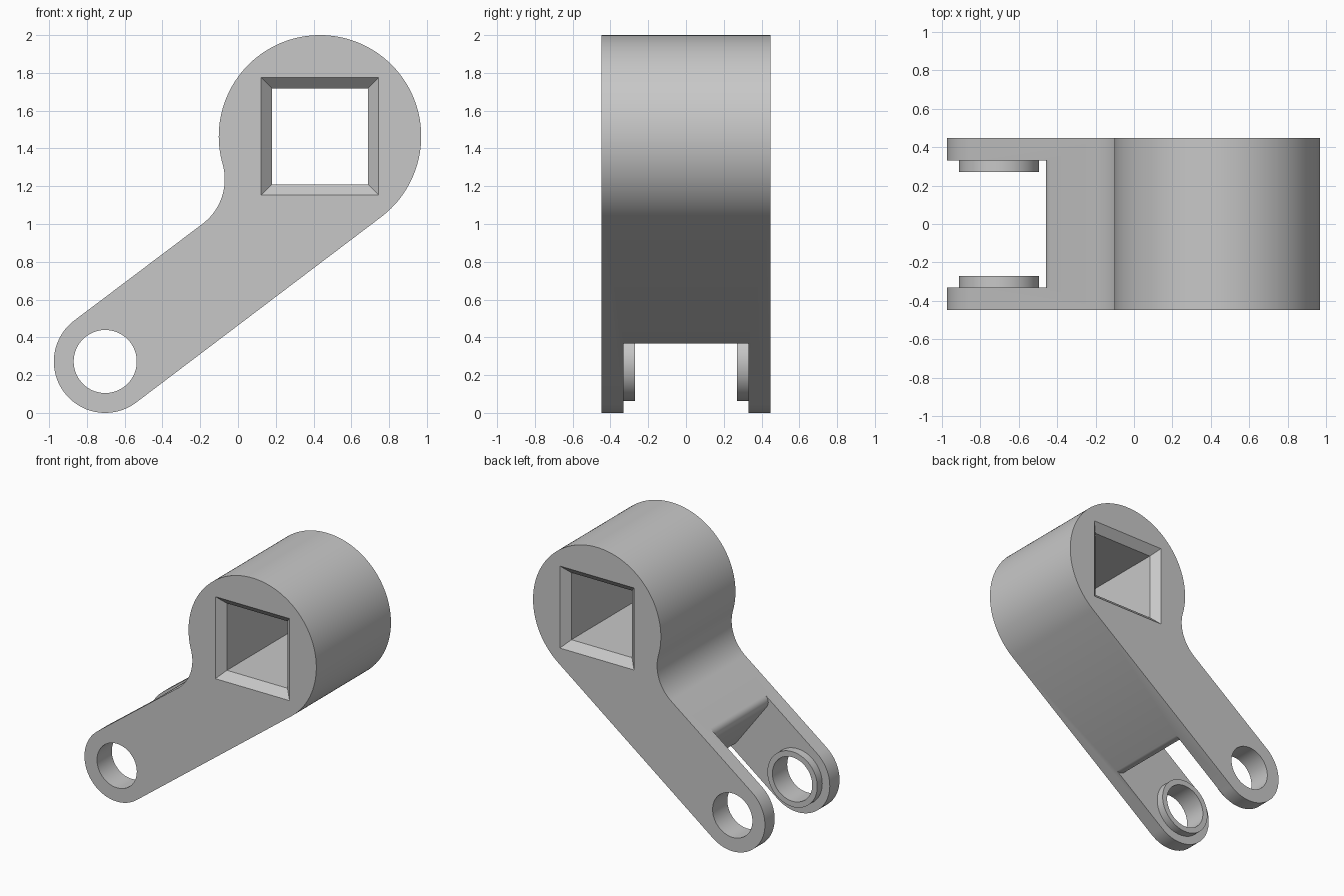
import bpy, bmesh, math
from mathutils import Vector

if "Cube" in bpy.data.objects:
    bpy.data.objects.remove(bpy.data.objects["Cube"])

# Main dimensions (profile plane is x, z)
HEAD, HEAD_R = Vector((0.434, 1.464)), 0.536
PIVOT, PIVOT_R = Vector((-0.703, 0.272)), 0.272
TILT = math.radians(37)
HALF_DEPTH = 0.447
along = Vector((math.cos(TILT), math.sin(TILT)))
across = Vector((-along.y, along.x))

grey = bpy.data.materials.new("plain_grey")
grey.use_nodes = True
colour = (0.575, 0.575, 0.575, 1)
grey.diffuse_color = colour
grey.node_tree.nodes["Principled BSDF"].inputs["Base Color"].default_value = colour


def arc(centre, radius, start, end, steps):
    angles = [start + (end - start) * i / steps for i in range(steps + 1)]
    return [centre + radius * Vector((math.cos(a), math.sin(a))) for a in angles]


def circle(centre, radius, steps=72):
    return arc(centre, radius, 0, math.tau, steps)[:-1]


def square(centre, half):
    return [centre + half * Vector(c) for c in ((-1, -1), (1, -1), (1, 1), (-1, 1))]


def loft(name, sections):
    """Closed solid through (y, outline) sections."""
    bm = bmesh.new()
    rings = [[bm.verts.new((p.x, y, p.y)) for p in pts] for y, pts in sections]
    for a, b in zip(rings, rings[1:]):
        for i in range(len(a)):
            j = (i + 1) % len(a)
            bm.faces.new((a[i], a[j], b[j], b[i]))
    bm.faces.new(rings[0])
    bm.faces.new(rings[-1])
    bmesh.ops.recalc_face_normals(bm, faces=bm.faces)
    mesh = bpy.data.meshes.new(name)
    bm.to_mesh(mesh)
    bm.free()
    mesh.materials.append(grey)
    obj = bpy.data.objects.new(name, mesh)
    bpy.context.collection.objects.link(obj)
    return obj


def combine(target, tool, operation):
    """Apply a boolean and discard the tool."""
    mod = target.modifiers.new(tool.name, "BOOLEAN")
    mod.object, mod.operation, mod.solver = tool, operation, "EXACT"
    bpy.context.view_layer.objects.active = target
    bpy.ops.object.modifier_apply(modifier=mod.name)
    bpy.data.objects.remove(tool)


# Lever outline: round head, concave neck fillet, straight arm, round end
NECK_R = 0.295
to_head = HEAD - PIVOT
reach = HEAD_R + NECK_R
offset = PIVOT_R + NECK_R
slide = to_head.dot(along) - math.sqrt(reach ** 2 - (offset - to_head.dot(across)) ** 2)
neck = PIVOT + offset * across + slide * along
to_neck = neck - HEAD
neck_angle = math.atan2(to_neck.y, to_neck.x) % math.tau
quarter = math.pi / 2
outline = arc(HEAD, HEAD_R, TILT - quarter, neck_angle, 96)
outline += arc(neck, NECK_R, neck_angle - math.pi, TILT - quarter, 20)[1:]
outline += arc(PIVOT, PIVOT_R, TILT + quarter, TILT + 3 * quarter, 40)
lever = loft("lever_body", [(-HALF_DEPTH, outline), (HALF_DEPTH, outline)])

# Fork slot, flared so the web between the arms gets rounded edges
SLOT, WEB, ROUND = 0.33, 0.48, 0.06
upper = arc(Vector((WEB + ROUND, PIVOT_R - ROUND)), ROUND, math.pi, quarter, 8)
upper += [Vector((WEB + ROUND, 0.5)), Vector((-0.5, 0.5))]
flat = upper + [Vector((p.x, -p.y)) for p in reversed(upper)]
slot = [PIVOT + p.x * along + p.y * across for p in flat]
combine(lever, loft("fork_slot", [(-SLOT, slot), (SLOT, slot)]), "DIFFERENCE")

# Raised bosses on the inner fork faces
boss = circle(PIVOT, 0.209)
for side in (-1, 1):
    combine(lever, loft("boss", [(side * 0.27, boss), (side * 0.39, boss)]), "UNION")

# Pin hole through both arms
pin = circle(PIVOT, 0.167)
combine(lever, loft("pin_hole", [(-0.6, pin), (0.6, pin)]), "DIFFERENCE")

# Square socket with chamfered mouths
BORE, CHAMFER, EXTRA = 0.254, 0.057, 0.05
mouth = square(HEAD, BORE + CHAMFER + EXTRA)
bore = square(HEAD, BORE)
inner_y, outer_y = HALF_DEPTH - CHAMFER, HALF_DEPTH + EXTRA
combine(lever, loft("socket", [(-outer_y, mouth), (-inner_y, bore),
                               (inner_y, bore), (outer_y, mouth)]), "DIFFERENCE")

# Smooth curved walls, crisp edges
bpy.ops.object.select_all(action="DESELECT")
lever.select_set(True)
bpy.context.view_layer.objects.active = lever
bpy.ops.object.shade_smooth_by_angle(angle=math.radians(30))
